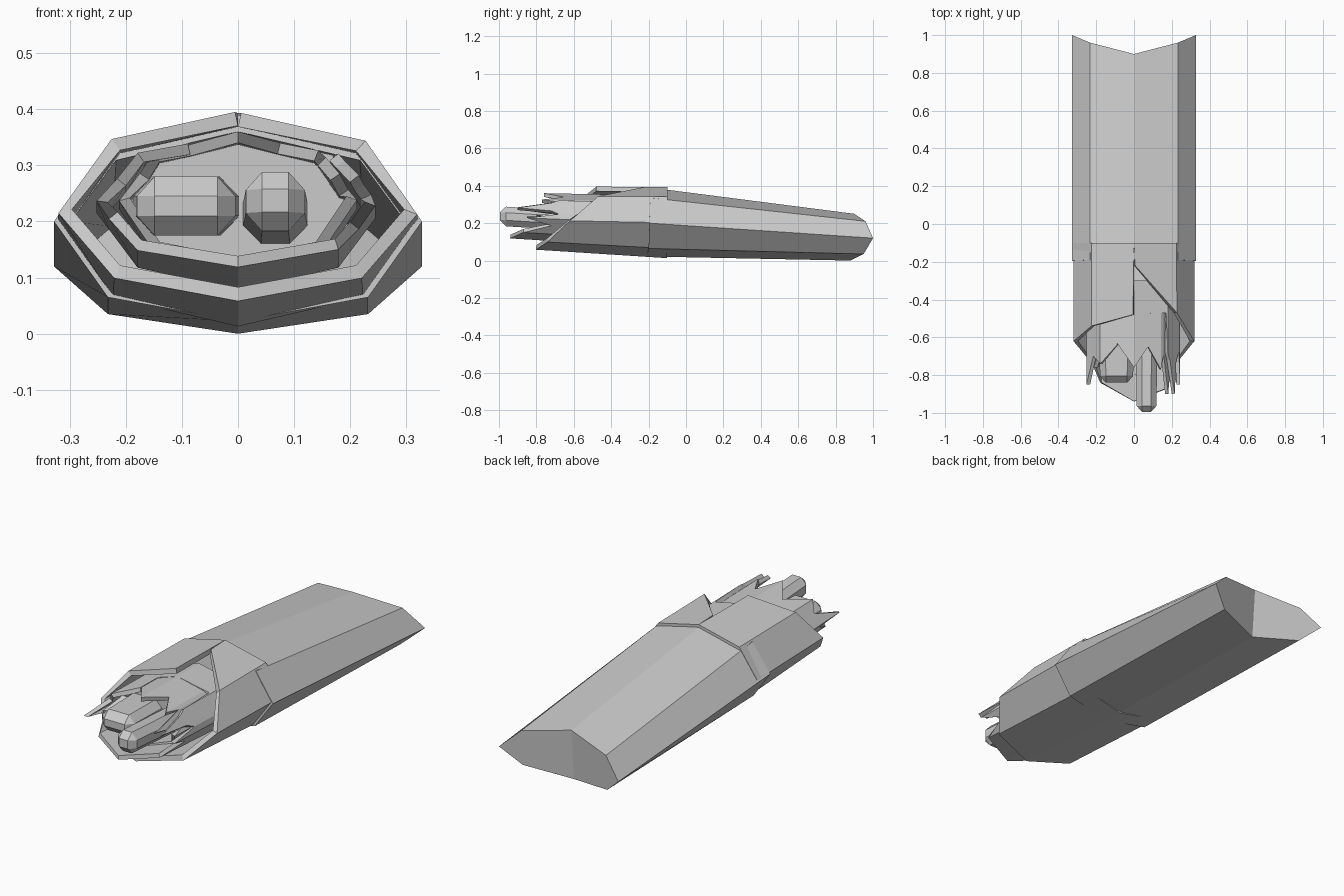
import bpy, bmesh, math

if "Cube" in bpy.data.objects:
    bpy.data.objects.remove(bpy.data.objects["Cube"])

# eight-sided unit cross-section, clockwise from the top
OCT = [(0, 1), (.71, .71), (1, 0), (.71, -.71), (0, -1), (-.71, -.71), (-1, 0), (-.71, .71)]


def on_oct(t):
    i = int(math.floor(t)) % 8
    f = t - math.floor(t)
    a, b = OCT[i], OCT[(i + 1) % 8]
    return a[0] + (b[0] - a[0]) * f, a[1] + (b[1] - a[1]) * f


def finish(name, bm, thick=0):
    bmesh.ops.recalc_face_normals(bm, faces=bm.faces)
    me = bpy.data.meshes.new(name)
    bm.to_mesh(me)
    bm.free()
    ob = bpy.data.objects.new(name, me)
    bpy.context.collection.objects.link(ob)
    if thick:
        m = ob.modifiers.new("thickness", 'SOLIDIFY')
        m.thickness = thick
        m.offset = -1
    return ob


def wrap_layer(name, w, back, front, tear, thick):
    """Torn tube: back/front = (y, centre z, half height); tear = (position round the tube, y)."""
    bm = bmesh.new()

    def point(t, y):
        f = (y - back[0]) / (front[0] - back[0])
        zc = back[1] + (front[1] - back[1]) * f
        h = back[2] + (front[2] - back[2]) * f
        x, z = on_oct(t)
        return bm.verts.new((x * w, y, zc + z * h))

    a = [point(t, back[0]) for t, y in tear]
    b = [point(t, y) for t, y in tear]
    n = len(tear)
    for i in range(n):
        j = (i + 1) % n
        if (tear[j][0] - tear[i][0]) % 8 < 1e-4:   # straight cut
            continue
        bm.faces.new((a[i], a[j], b[j], b[i]))
    bmesh.ops.remove_doubles(bm, verts=bm.verts, dist=1e-5)
    return finish(name, bm, thick)


# outer sleeve with a notched closed back end
bm = bmesh.new()
front_half = [(0, -.19, .39), (.232, -.19, .335), (.328, -.195, .2), (.232, -.2, .065), (0, -.21, .022)]
back_half = [(0, .9, .25), (.232, .96, .21), (.328, 1, .12), (.232, .95, .035), (0, .88, .0)]


def full(half):
    pts = half + [(-x, y, z) for x, y, z in half[3:0:-1]]
    return [bm.verts.new(p) for p in pts]


fr, bk = full(front_half), full(back_half)
for i in range(8):
    j = (i + 1) % 8
    bm.faces.new((fr[i], fr[j], bk[j], bk[i]))
bm.faces.new(bk[0:5])
bm.faces.new(bk[4:8] + bk[0:1])
finish("outer_sleeve", bm, .03)

# second layer, torn diagonally on the right of the top
wrap_layer("second_wrap", .296, (-.1, .203, .165), (-.8, .228, .145),
           [(0, -.22), (1, -.47), (2, -.62), (3, -.74), (4, -.8), (5, -.74),
            (6, -.62), (7, -.54), (8, -.48)], .025)

# third layer with pointed tears on both sides
wrap_layer("third_wrap", .252, (-.3, .215, .137), (-.93, .24, .122),
           [(0, -.475), (.95, -.47), (1, -.68), (1.15, -.72), (1.5, -.9), (1.62, -.72),
            (1.8, -.68), (2.1, -.85), (2.5, -.72), (3, -.87), (4, -.94), (5, -.84), (5.7, -.72),
            (6, -.85), (6.5, -.7), (7, -.74), (7.5, -.64), (7.5, -.5)], .02)

# inner layer with a zigzag front edge
wrap_layer("inner_wrap", .212, (-.35, .222, .13), (-.85, .24, .122),
           [(0, -.76), (.5, -.65), (.95, -.77), (1.1, -.69), (1.5, -.9), (1.75, -.7), (2, -.8),
            (3, -.72), (4, -.8), (5, -.72), (6, -.76), (6.6, -.64), (7, -.7), (7.4, -.63)], .02)


# filling that closes the opening
bm = bmesh.new()
rings = [[bm.verts.new((x * .2, y, .23 + z * .11)) for x, z in OCT] for y in (-.3, -.6)]
for i in range(8):
    j = (i + 1) % 8
    bm.faces.new((rings[0][i], rings[0][j], rings[1][j], rings[1][i]))
for r in rings:
    bm.faces.new(r)
finish("filling", bm)


# two blunt tips poking out
def tip(name, x0, x1, y0, y1, z0, z1, tilt, bev):
    bm = bmesh.new()
    bmesh.ops.create_cube(bm, size=1)
    for v in bm.verts:
        s = (v.co.x + .5, v.co.y + .5, v.co.z + .5)
        v.co = (x0 + (x1 - x0) * s[0], y0 + (y1 - y0) * s[1],
                z0 + (z1 - z0) * s[2] - tilt * s[1])
    edges = [e for e in bm.edges if all(v.co.y < (y0 + y1) / 2 for v in e.verts)
             or abs(e.verts[0].co.y - e.verts[1].co.y) > .1]
    bmesh.ops.bevel(bm, geom=edges, offset=bev, segments=1, affect='EDGES')
    front = [v for v in bm.verts if v.co.y < y0 + bev * 1.2]
    for v in front:
        v.co.x += ((x0 + x1) / 2 - v.co.x) * .1
    finish(name, bm)


tip("left_tip", -.19, .005, -.84, -.5, .175, .28, 0, .035)
tip("right_tip", .008, .125, -.995, -.5, .185, .29, .03, .032)
